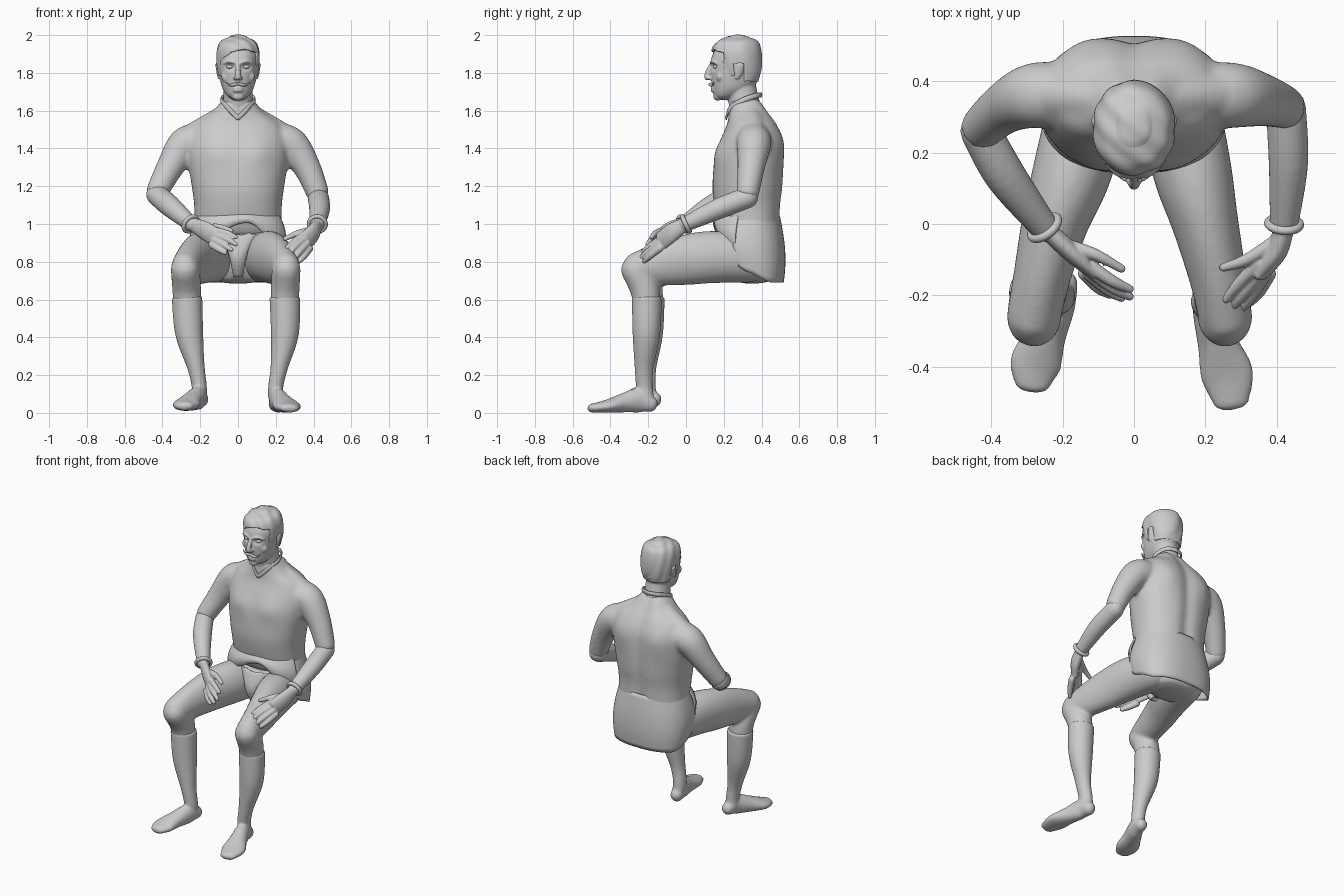
import bpy, bmesh
from math import sin, cos, pi, radians, exp, copysign
from mathutils import Vector, Matrix


def sweep(bm, pts, up, n=32, steps=6, axis=None, power=2.0, bulge=1.0):
    """Smooth tube through (x, y, z, half width[, half depth]) with domed ends."""
    P = [list(p) + [p[3]] * (5 - len(p)) for p in pts]
    S = []
    for i in range(len(P) - 1):
        p0, p1, p2, p3 = P[max(i - 1, 0)], P[i], P[i + 1], P[min(i + 2, len(P) - 1)]
        for k in range(steps + (i == len(P) - 2)):
            t = k / steps
            S.append([0.5 * (2 * b + (c - a) * t + (2 * a - 5 * b + 4 * c - d) * t * t
                             + (3 * b - a - 3 * c + d) * t ** 3)
                      for a, b, c, d in zip(p0, p1, p2, p3)])
    rings = []
    for i, s in enumerate(S):
        a, b = S[max(i - 1, 0)], S[min(i + 1, len(S) - 1)]
        t = Vector(axis) if axis else (Vector(b[:3]) - Vector(a[:3])).normalized()
        rings.append((Vector(s[:3]), t, s[3], s[4]))

    def dome(ring, sign):
        c, t, a, b = ring
        return [(c + t * sign * min(a, b) * bulge * sin(radians(d)), t,
                 a * cos(radians(d)), b * cos(radians(d))) for d in (25, 50, 70, 84)]
    rings = dome(rings[0], -1)[::-1] + rings + dome(rings[-1], 1)
    loops, pw = [], 2 / power
    for c, t, a, b in rings:
        side = t.cross(Vector(up)).normalized()
        u = side.cross(t)
        loops.append([bm.verts.new(c + side * a * copysign(abs(cos(q)) ** pw, cos(q))
                                   + u * b * copysign(abs(sin(q)) ** pw, sin(q)))
                      for q in (2 * pi * k / n for k in range(n))])
    for A, B in zip(loops, loops[1:]):
        for k in range(n):
            bm.faces.new((A[k], A[(k + 1) % n], B[(k + 1) % n], B[k]))
    bm.faces.new(loops[0])
    bm.faces.new(loops[-1])
    return [v for l in loops for v in l]


def ball(bm, c, r):
    bmesh.ops.create_uvsphere(bm, u_segments=24, v_segments=16, radius=1,
                              matrix=Matrix.Translation(c) @ Matrix.Diagonal((*r, 1)))


def finish(name, bm, voxel=0, smooth=4, solid=0):
    bmesh.ops.recalc_face_normals(bm, faces=bm.faces[:])
    for f in bm.faces:
        f.smooth = True
    me = bpy.data.meshes.new(name)
    bm.to_mesh(me)
    bm.free()
    ob = bpy.data.objects.new(name, me)
    bpy.context.collection.objects.link(ob)
    if voxel:
        m = ob.modifiers.new("fuse", 'REMESH')
        m.mode, m.voxel_size, m.use_smooth_shade = 'VOXEL', voxel, True
        m = ob.modifiers.new("soften", 'SMOOTH')
        m.factor, m.iterations = 0.5, smooth
    if solid:
        m = ob.modifiers.new("thickness", 'SOLIDIFY')
        m.thickness, m.offset = solid, -1


Y, Z = (0, 1, 0), (0, 0, 1)

# Shirt: torso with soft chest and spine, sloping shoulders, elbow-length sleeves
bm = bmesh.new()
body = sweep(bm, [(0, .35, .95, .232, .155), (0, .337, 1.0, .23, .164), (0, .327, 1.1, .232, .177),
                  (0, .328, 1.2, .245, .188), (0, .337, 1.35, .266, .184), (0, .35, 1.45, .262, .165),
                  (0, .35, 1.53, .225, .132), (0, .335, 1.59, .14, .108), (0, .318, 1.65, .088, .088)],
             Y, n=64, axis=Z, power=2.3, bulge=.2)
for v in body:
    dx, dz = abs(v.co.x), v.co.z
    if v.co.y > .36:
        v.co.y -= .018 * exp(-(dx / .04) ** 2)
        v.co.y += .012 * exp(-((dx - .14) / .06) ** 2 - ((dz - 1.42) / .1) ** 2)
    else:
        v.co.y -= .014 * exp(-((dx - .11) / .07) ** 2 - ((dz - 1.38) / .07) ** 2)
for s, mid, elbow in ((-1, (-.36, .325, 1.30, .073), (-.43, .265, 1.165, .06)),
                      (1, (.365, .345, 1.30, .073), (.425, .325, 1.155, .06))):
    sweep(bm, [(s * .17, .355, 1.44, .09), (s * .275, .36, 1.425, .092), mid, elbow], Y, bulge=.5)
    sweep(bm, [(s * .05, .34, 1.595, .05), (s * .15, .355, 1.53, .058), (s * .25, .362, 1.45, .075)], Y)
finish("shirt", bm, .011, 12)

# Collar, a V at the front and raised at the back
bm = bmesh.new()
for s in (-1, 1):
    sweep(bm, [(0, .212, 1.56, .005, .012), (s * .055, .235, 1.615, .006, .013),
               (s * .088, .30, 1.655, .006, .014), (s * .06, .375, 1.68, .006, .014),
               (0, .398, 1.683, .006, .014)], Z, n=12)
finish("collar", bm)

# Forearms with hands: wrist path, palm, then fingers (knuckle, bend, tip)
arms = {
    "right": ([(-.43, .26, 1.155, .056), (-.36, .135, 1.095, .057), (-.25, -.01, 1.0, .04)],
              [(-.24, -.02, .998, .026, .036), (-.175, -.08, .965, .027, .05), (-.12, -.13, .93, .02, .05)],
              [[(-.19, -.06, .975), (-.11, -.085, .985), (-.035, -.125, .965)],
               [(-.12, -.12, .965), (-.06, -.16, .952), (-.012, -.182, .93)],
               [(-.12, -.13, .94), (-.06, -.178, .92), (-.012, -.203, .893)],
               [(-.125, -.138, .915), (-.075, -.183, .888), (-.035, -.207, .865)],
               [(-.138, -.138, .89), (-.10, -.178, .865), (-.068, -.198, .847)]]),
    "left": ([(.425, .325, 1.14, .056), (.432, .17, 1.08, .055), (.42, 0, 1.0, .04)],
             [(.42, -.01, .995, .028, .036), (.40, -.075, .955, .03, .05), (.36, -.13, .91, .024, .05)],
             [[(.395, -.05, .97), (.315, -.10, .95), (.25, -.122, .922)],
              [(.35, -.11, .945), (.295, -.165, .905), (.258, -.21, .872)],
              [(.355, -.13, .92), (.305, -.195, .88), (.27, -.237, .838)],
              [(.365, -.142, .895), (.325, -.205, .85), (.295, -.243, .814)],
              [(.378, -.14, .87), (.35, -.19, .83), (.325, -.22, .803)]]),
}
for side, (fore, palm, fingers) in arms.items():
    bm = bmesh.new()
    sweep(bm, fore, Z, n=24)
    sweep(bm, palm, Z, n=24, bulge=.6)
    for f in fingers:
        sweep(bm, [(*p, r) for p, r in zip(f, (.02, .017, .012))], Z, n=12)
    finish(side + "_forearm_and_hand", bm, .0045, 2)
    # Wrist bangle
    end, d = Vector(fore[-1][:3]), Vector(fore[-1][:3]) - Vector(fore[-2][:3])
    bpy.ops.mesh.primitive_torus_add(location=end, major_radius=.044, minor_radius=.012,
                                     rotation=d.to_track_quat('Z', 'Y').to_euler(),
                                     major_segments=36, minor_segments=12)
    bpy.context.object.name = side + "_bangle"
    bpy.ops.object.shade_smooth()

# Legs: bare thigh and knee, then long sock with foot
legs = {
    "right": (-1, [.12, .175, .222, .258, .28, .272], [.27, .258, .222, .205, .205], .015,
              [(-.195, -.165, .07, .038, .04), (-.21, -.23, .08, .045, .062), (-.245, -.31, .062, .056, .05),
               (-.275, -.39, .044, .072, .034), (-.285, -.45, .036, .05, .024)]),
    "left": (1, [.12, .165, .20, .235, .255, .25], [.248, .248, .218, .2, .2], 0,
             [(.2, -.185, .046, .038, .042), (.21, -.25, .066, .045, .065), (.232, -.33, .053, .055, .051),
              (.26, -.42, .035, .074, .034), (.272, -.5, .025, .05, .023)]),
}
for side, (s, tx, sx, dy, foot) in legs.items():
    bm = bmesh.new()
    sweep(bm, [(s * tx[0], .34, .82, .118, .13), (s * tx[1], .14, .825, .11, .138),
               (s * tx[2], 0, .81, .093, .133), (s * tx[3], -.15, .785, .08, .112),
               (s * tx[4], -.255, .765, .075, .088)], Z, bulge=1.05)
    sweep(bm, [(s * tx[4], -.265, .76, .076, .08), (s * tx[5], -.22 + dy, .66, .076, .078),
               (s * sx[0], -.205 + dy, .55, .072, .068)], Y)
    finish(side + "_thigh_and_knee", bm, .01, 6)
    bm = bmesh.new()
    sweep(bm, [(s * sx[0], -.207 + dy, .61, .081, .079), (s * sx[1], -.21 + dy, .42, .074, .073),
               (s * sx[2], -.222 + dy, .24, .046, .05), (s * sx[3], -.22 + dy, .14, .04, .045),
               (s * sx[4], -.215 + dy, .08, .04, .045)], Y, bulge=.15)
    sweep(bm, foot, Z, bulge=.9)
    finish(side + "_sock_and_foot", bm, .008, 4)

# Briefs and flat front cloth
bm = bmesh.new()
sweep(bm, [(0, .35, .72, .15, .12), (0, .35, .8, .2, .15), (0, .35, .96, .215, .15)], Y, axis=Z,
      power=2.4, bulge=.3)
sweep(bm, [(0, .2, .96, .12, .04), (0, .155, .86, .06, .035), (0, .155, .79, .04, .03),
           (0, .2, .71, .025, .03)], Y, axis=Z)
finish("briefs", bm, .011, 4)


# Tunic skirt: long back panel and short front flap, tops tucked into the shirt
def panel(name, a0, a1, top, hem, flare):
    bm, rows = bmesh.new(), []
    for j in range(15):
        v, row = j / 14, []
        for i in range(49):
            deg = a0 + (a1 - a0) * i / 48
            q, pw = radians(deg), .9 - .12 * v
            k = .97 + (flare + .03) * sin(2.4 * v)
            x = .23 * k * copysign(abs(sin(q)) ** pw, sin(q))
            y = .335 + .168 * k * copysign(abs(cos(q)) ** pw, cos(q))
            row.append(bm.verts.new((x, y, top + (hem(deg) - top) * v)))
        rows.append(row)
    for A, B in zip(rows, rows[1:]):
        for i in range(48):
            bm.faces.new((A[i], A[i + 1], B[i + 1], B[i]))
    finish(name, bm, solid=.01)


panel("skirt_back", -112, 112, 1.04, lambda a: .69 + .11 * max(0, (abs(a) - 55) / 57) ** 1.5, .14)
panel("skirt_front", 108, 252, 1.06,
      lambda a: .96 - .09 * (abs(a - 180) / 72) ** 1.5 + .05 * exp(-((a - 172) / 16) ** 2), .15)

# Head with neck, nose, brow, lips, chin and ears
bm = bmesh.new()
face = sweep(bm, [(0, .21, 1.663, .034, .042), (0, .215, 1.68, .058, .066), (0, .245, 1.72, .083, .105),
                  (0, .262, 1.78, .098, .129), (0, .262, 1.85, .105, .131), (0, .268, 1.90, .104, .126),
                  (0, .272, 1.95, .082, .096), (0, .275, 1.975, .045, .05)],
             Y, n=64, axis=Z, power=2.15, bulge=.2)
for v in face:
    if v.co.y < .22:
        v.co.y += .02 * exp(-((abs(v.co.x) - .042) / .022) ** 2 - ((v.co.z - 1.832) / .017) ** 2)
sweep(bm, [(0, .285, 1.76, .075, .08), (0, .30, 1.68, .077, .08), (0, .325, 1.56, .088, .085)], Y)
sweep(bm, [(0, .137, 1.85, .01), (0, .118, 1.81, .013), (0, .112, 1.778, .017)], Y, n=16)
ball(bm, (0, .168, 1.675), (.032, .024, .022))
for s in (-1, 1):
    ball(bm, (s * .013, .124, 1.772), (.012, .013, .01))
    ball(bm, (s * .055, .178, 1.78), (.035, .02, .03))
    sweep(bm, [(s * .015, .133, 1.853, .008), (s * .045, .14, 1.861, .008), (s * .075, .164, 1.85, .006)], Z, n=12)
    sweep(bm, [(s * .1, .27, 1.775, .008, .012), (s * .106, .28, 1.81, .009, .022),
               (s * .111, .29, 1.845, .009, .02)], Y, n=16)
for z, r in ((1.72, .007), (1.706, .008)):
    ball(bm, (0, .142, z), (.028, .012, r))
finish("head", bm, .0055, 3)

# Closed eyes
bm = bmesh.new()
for s in (-1, 1):
    ball(bm, (s * .042, .163, 1.832), (.02, .02, .012))
finish("eyes", bm)

# Moustache with raised tips
bm = bmesh.new()
for s in (-1, 1):
    sweep(bm, [(0, .129, 1.742, .006), (s * .022, .128, 1.738, .009), (s * .045, .139, 1.735, .005),
               (s * .062, .147, 1.748, .003)], Z, n=12)
finish("moustache", bm)

# Hair: wavy cap trimmed along the hairline
bm = bmesh.new()
hair = sweep(bm, [(0, .285, 1.74, .095, .092), (0, .274, 1.80, .106, .122), (0, .271, 1.86, .114, .13),
                  (0, .267, 1.92, .112, .13), (0, .272, 1.965, .092, .108), (0, .275, 1.988, .05, .06)],
             Y, n=96, steps=16, axis=Z, power=2.15, bulge=.25)
for v in hair:
    v.co += (v.co - Vector((0, .27, 1.86))) * .016 * sin(60 * v.co.x + 75 * v.co.y + 25 * v.co.z)


def hairline(p):
    if p.y < .2:
        return 1.925 - 4 * (p.x - .03) ** 2
    return 1.785 if p.y < .255 else 1.85 if p.y < .31 else 1.755


bmesh.ops.delete(bm, geom=[f for f in bm.faces if f.calc_center_median().z < hairline(f.calc_center_median())],
                 context='FACES')
finish("hair", bm, solid=.016)
